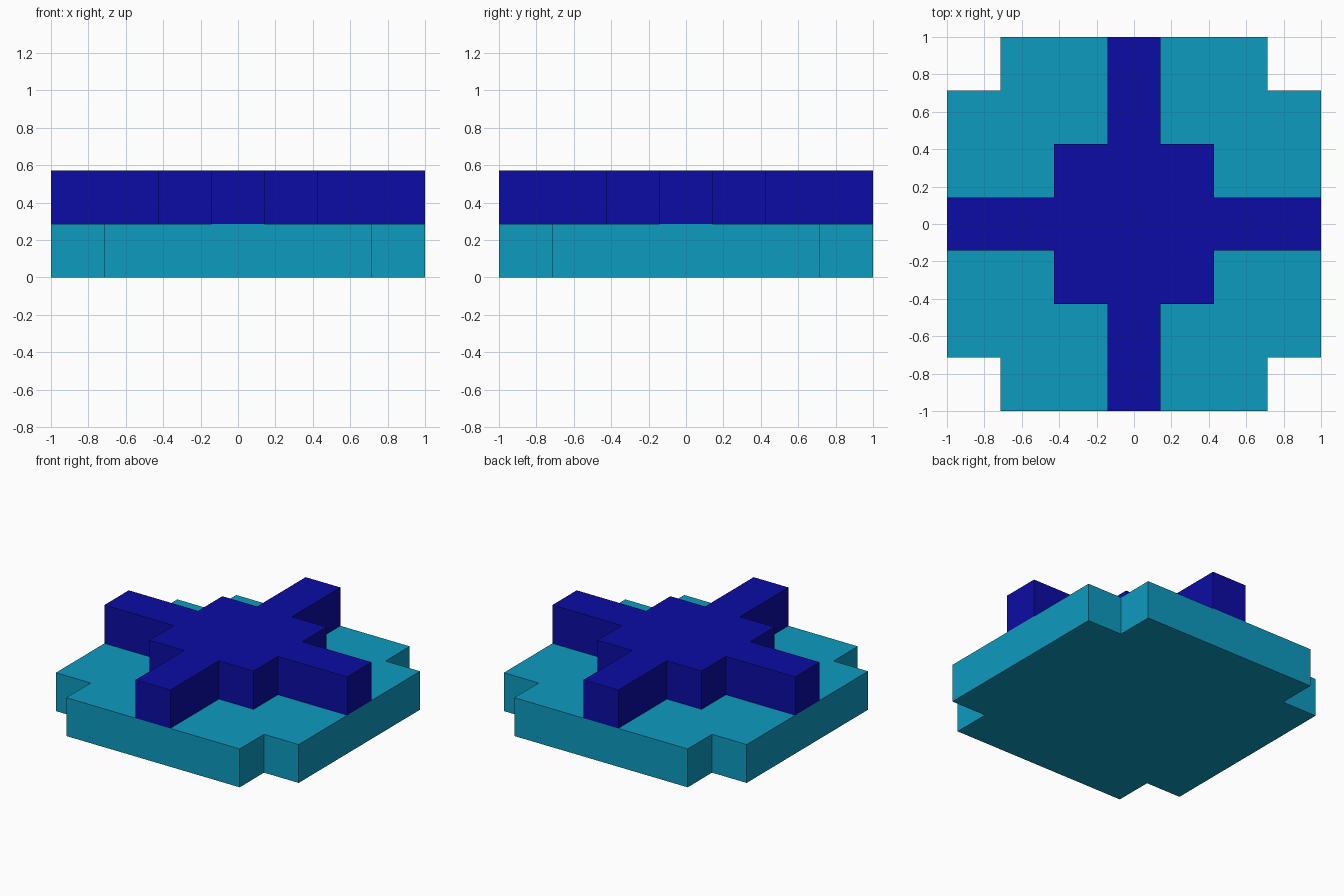
import bpy
import bmesh

if "Cube" in bpy.data.objects:
    bpy.data.objects.remove(bpy.data.objects["Cube"], do_unlink=True)

U = 2 / 7  # one grid cell; the model is 7 x 7 x 2 cells


def make_material(name, rgb):
    mat = bpy.data.materials.new(name)
    mat.use_nodes = True
    color = (*rgb, 1.0)
    mat.diffuse_color = color
    mat.node_tree.nodes["Principled BSDF"].inputs["Base Color"].default_value = color
    return mat


def symmetric_prism(name, quarter, z0, z1, mat):
    """Rotate a quarter outline four times about z and extrude it upwards."""
    outline = []
    for _ in range(4):
        outline += quarter
        quarter = [(-y, x) for x, y in quarter]
    bm = bmesh.new()
    base = bm.faces.new([bm.verts.new((x * U, y * U, z0 * U)) for x, y in outline])
    top = bmesh.ops.extrude_face_region(bm, geom=[base], use_keep_orig=True)["geom"]
    bmesh.ops.translate(bm, vec=(0, 0, (z1 - z0) * U),
                        verts=[v for v in top if isinstance(v, bmesh.types.BMVert)])
    bmesh.ops.recalc_face_normals(bm, faces=bm.faces)
    mesh = bpy.data.meshes.new(name)
    bm.to_mesh(mesh)
    bm.free()
    mesh.materials.append(mat)
    obj = bpy.data.objects.new(name, mesh)
    bpy.context.collection.objects.link(obj)
    return obj


teal = make_material("teal", (0.004, 0.328, 0.527))
blue = make_material("deep blue", (0.0037, 0.0037, 0.376))

# Square slab with notched corners
symmetric_prism("base_slab", [(3.5, 2.5), (2.5, 2.5), (2.5, 3.5)], 0, 1, teal)

# Raised cross with a wide square centre
symmetric_prism("raised_cross",
                [(3.5, -0.5), (3.5, 0.5), (1.5, 0.5), (1.5, 1.5), (0.5, 1.5)],
                1, 2, blue)
